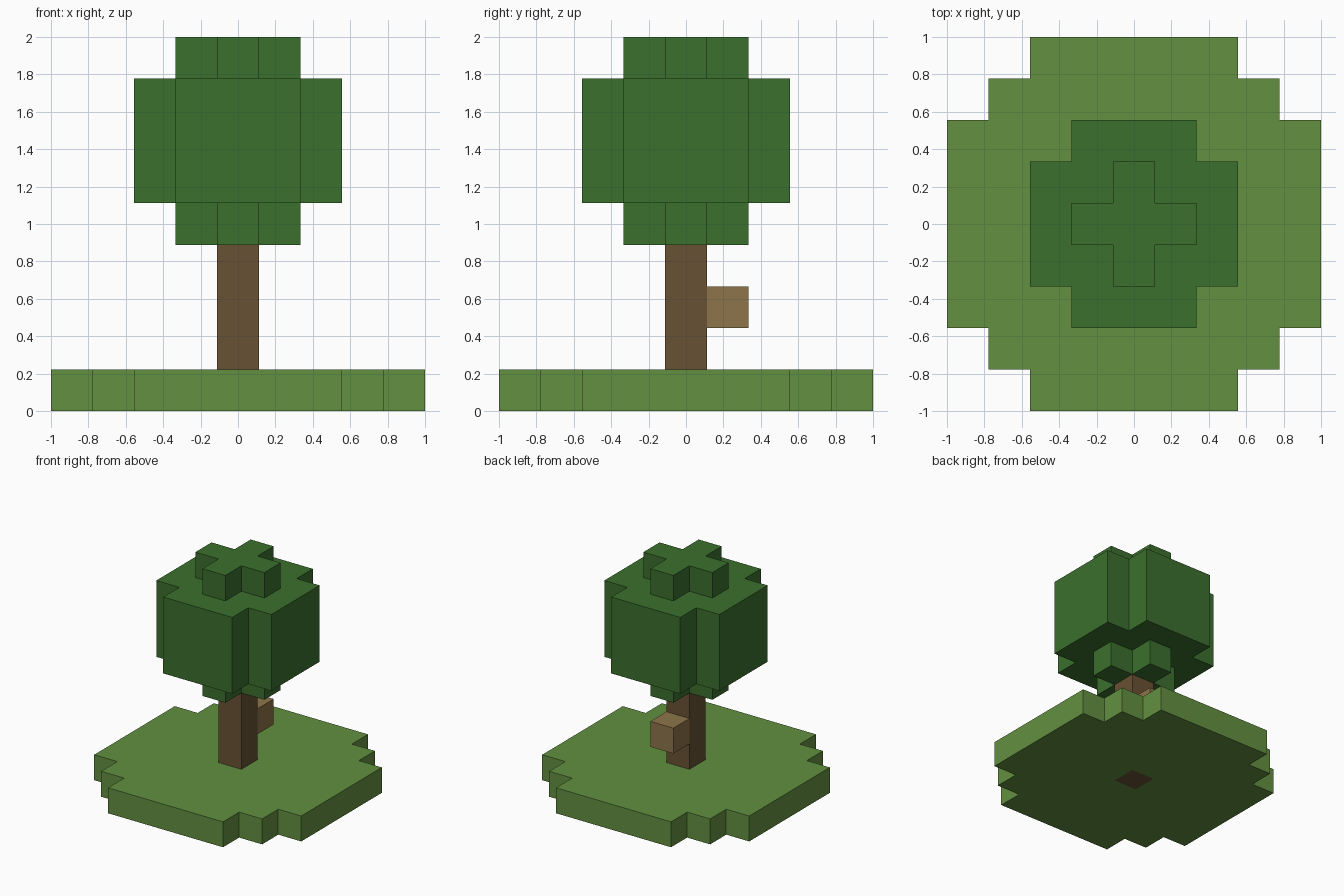
import bpy
import bmesh
from mathutils import Vector

if "Cube" in bpy.data.objects:
    bpy.data.objects.remove(bpy.data.objects["Cube"], do_unlink=True)

UNIT = 2 / 9  # side of one block


def material(name, srgb):
    linear = [((c / 255 + 0.055) / 1.055) ** 2.4 for c in srgb] + [1]
    mat = bpy.data.materials.new(name)
    mat.use_nodes = True
    mat.diffuse_color = linear
    mat.node_tree.nodes["Principled BSDF"].inputs["Base Color"].default_value = linear
    return mat


def disc(half_widths, z):
    """Blocks of one layer; half_widths[i] is the reach along x in rows y = +i and -i."""
    reach = len(half_widths) - 1
    return {(x, y, z)
            for y in range(-reach, reach + 1)
            for x in range(-half_widths[abs(y)], half_widths[abs(y)] + 1)}


def build_blocks(name, cells, mat):
    """Outer skin of a set of blocks, with coplanar faces merged."""
    bm = bmesh.new()
    for cell in cells:
        centre = Vector(cell) + Vector((0, 0, 0.5))
        for axis in range(3):
            for sign in (-1, 1):
                out = Vector((0, 0, 0))
                out[axis] = sign
                if tuple(int(a + b) for a, b in zip(cell, out)) in cells:
                    continue
                u = Vector((0, 0, 0))
                u[(axis + 1) % 3] = 0.5
                v = out.cross(u)
                mid = centre + out / 2
                corners = (mid - u - v, mid + u - v, mid + u + v, mid - u + v)
                bm.faces.new([bm.verts.new(c * UNIT) for c in corners])
    bmesh.ops.remove_doubles(bm, verts=bm.verts[:], dist=0.001)
    bmesh.ops.dissolve_limit(bm, angle_limit=0.01, verts=bm.verts[:], edges=bm.edges[:])
    mesh = bpy.data.meshes.new(name)
    bm.to_mesh(mesh)
    bm.free()
    mesh.materials.append(mat)
    obj = bpy.data.objects.new(name, mesh)
    bpy.context.collection.objects.link(obj)
    return obj


grass = material("grass green", (98, 144, 64))
leaf = material("leaf green", (59, 112, 45))
bark = material("bark brown", (104, 81, 52))
wood = material("light wood", (141, 117, 74))

# Grass base, open in the middle where the trunk passes through
build_blocks("grass_base", disc([4, 4, 4, 3, 2], 0) - {(0, 0, 0)}, grass)

# Trunk and the short branch at its back
build_blocks("trunk", {(0, 0, z) for z in range(4)}, bark)
build_blocks("branch", {(0, 1, 2)}, wood)

# Leaf crown: a thick body between two cross-shaped caps
crown = disc([1, 0], 4) | disc([1, 0], 8)
for layer in range(5, 8):
    crown |= disc([2, 2, 1], layer)
build_blocks("leaf_crown", crown, leaf)
